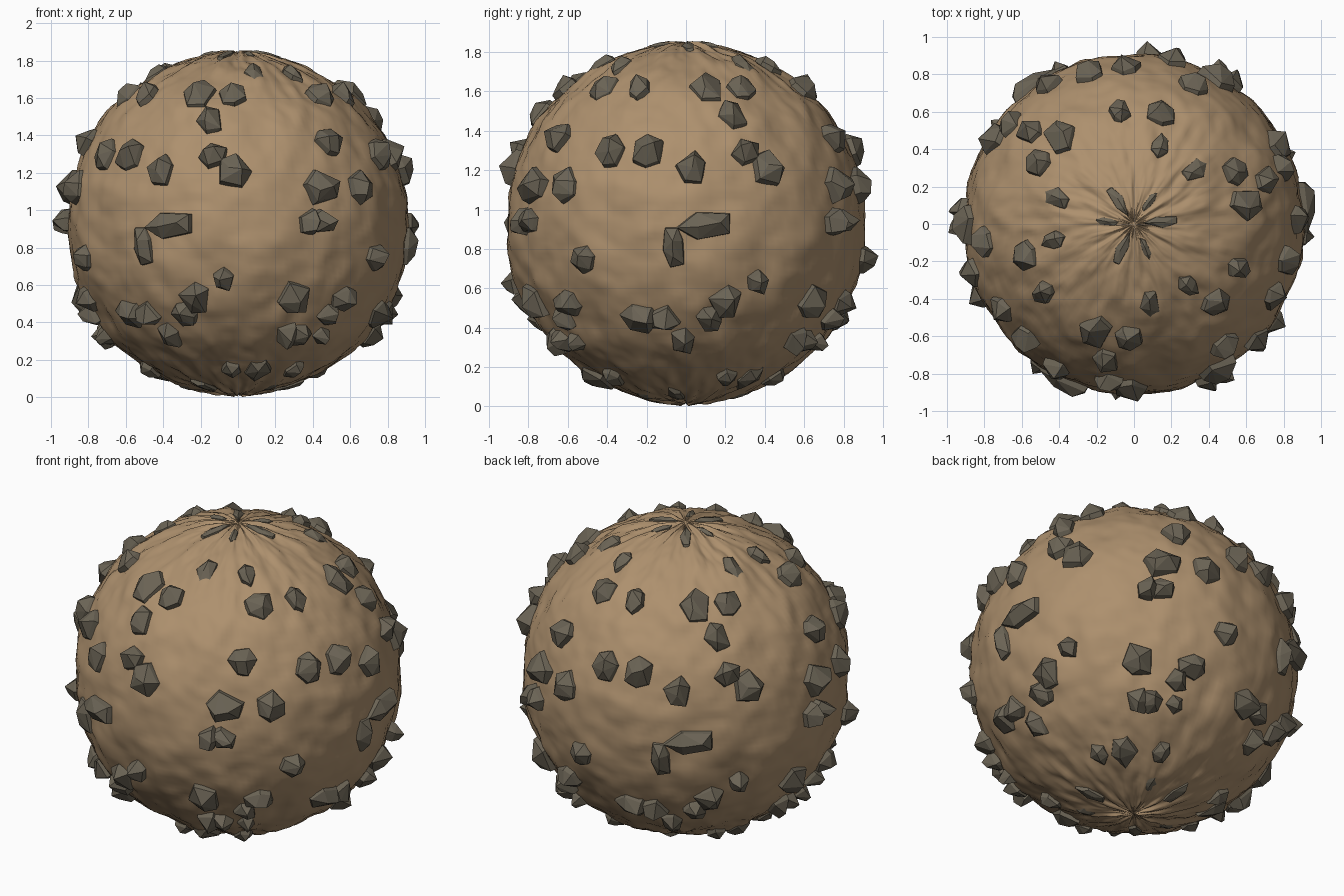
import bpy, bmesh, math, random
from mathutils import Vector, noise

if "Cube" in bpy.data.objects:
    bpy.data.objects.remove(bpy.data.objects["Cube"])

random.seed(4)
R, CZ = 0.912, 0.93
C = Vector((0, 0, CZ))


def material(name, rgb):
    m = bpy.data.materials.new(name)
    m.diffuse_color = (*rgb, 1)
    m.use_nodes = True
    m.node_tree.nodes["Principled BSDF"].inputs["Base Color"].default_value = m.diffuse_color
    return m


def make_object(name, bm, mat):
    me = bpy.data.meshes.new(name)
    bm.to_mesh(me)
    bm.free()
    me.materials.append(mat)
    ob = bpy.data.objects.new(name, me)
    bpy.context.collection.objects.link(ob)
    return ob


sand = material("tan earth", (0.42, 0.28, 0.155))
stone = material("grey brown stone", (0.145, 0.125, 0.09))


def bump(d):
    """Soft relief that repeats three times round the vertical axis."""
    az = 3 * math.atan2(d.y, d.x)
    lat = math.asin(max(-1, min(1, d.z)))
    p = Vector((1.3 * math.cos(az), 1.3 * math.sin(az), lat * 3.6))
    return (0.016 * noise.noise(p + Vector((3, 7, 1)))
            + 0.011 * noise.noise(p * 2.1 + Vector((9, 2, 5)))
            + 0.006 * noise.noise(p * 4.3))


# Lumpy ball of earth
bm = bmesh.new()
bmesh.ops.create_uvsphere(bm, u_segments=180, v_segments=110, radius=1)
for v in bm.verts:
    d = v.co.normalized()
    v.co = C + d * (R + bump(d))
for f in bm.faces:
    f.smooth = True
make_object("earth_ball", bm, sand)


def add_rock(bm, az, z, w, h, tilt, out):
    """Faceted pebble (hull of two rings and a ridge), repeated every 120 degrees."""
    n = random.choice((5, 6))
    start = random.random() * 6
    shape = []
    for i in range(n):
        g = start + (i + random.uniform(-.2, .2)) * math.tau / n
        s = random.uniform(.95, 1.12)
        shape.append((s * math.cos(g), s * math.sin(g), -1))
        s *= random.uniform(.74, .92)
        shape.append((s * math.cos(g), s * math.sin(g), random.uniform(.2, .45)))
    px, py = random.uniform(-.25, .25), random.uniform(-.25, .25)
    rx, ry = (.3, .05) if w > h else (.05, .3)
    shape += [(px + rx, py + ry, 1), (px - rx, py - ry, random.uniform(.75, .95))]

    t = math.radians(tilt)
    lat = math.asin((z - CZ) / R)
    for turn in (0, 120, 240):
        a = math.radians(az + turn)
        d = Vector((math.cos(a) * math.cos(lat), math.sin(a) * math.cos(lat), math.sin(lat)))
        east = Vector((-math.sin(a), math.cos(a), 0))
        north = d.cross(east)
        verts = []
        for u, v, k in shape:
            x, y = u * w / 2, v * h / 2
            x, y = x * math.cos(t) - y * math.sin(t), x * math.sin(t) + y * math.cos(t)
            q = (d * R + east * x + north * y).normalized()
            verts.append(bm.verts.new(C + q * (R + (-0.04 if k < 0 else out * k))))
        res = bmesh.ops.convex_hull(bm, input=verts)
        junk = {g for g in res["geom_interior"] + res["geom_unused"]
                if isinstance(g, bmesh.types.BMVert)}
        bmesh.ops.delete(bm, geom=list(junk), context='VERTS')


# Rocks of one third of the ball: azimuth and size, grouped by height
BANDS = {
    1.83: [(4, .24), (55, .15)],
    1.73: [(-48, .17), (41, .22)],
    1.61: [(-44, .19), (-23, .17), (10, .23), (27, .18)],
    1.47: [(18, .19)],
    1.36: [(-53, .17)],
    1.29: [(-27, .19), (-13, .18), (21, .16)],
    1.21: [(2, .19), (28, .20)],
    1.12: [(-60, .22), (-43, .19)],
    0.94: [(-65, .15), (-60, .15)],
    0.75: [(-35, .19)],
    0.63: [(25, .14)],
    0.53: [(14, .21), (52, .21), (-47, .17)],
    0.45: [(-17, .20), (-8, .17), (9, .16), (-52, .15)],
    0.34: [(-1, .18), (52, .17), (-62, .14), (-51, .12)],
    0.15: [(43, .22), (-51, .15), (26, .16)],
    0.06: [(-11, .22), (-51, .15)],
}

bm = bmesh.new()
for z, band in BANDS.items():
    # toward the poles rocks grow thin, upright and flush with the ground
    c = math.sqrt(1 - ((z - CZ) / R) ** 2)
    for az, size in band:
        wide = random.uniform(.85, 1.15) * min(1, .15 + 1.05 * c)
        add_rock(bm, az, z, size * wide, size * random.uniform(.9, 1.1),
                 random.uniform(-25, 25) * c, .012 + .07 * min(1, max(.1, 2 * c - .55)))
# Hook-shaped slab at the equator: a bar and a leg
add_rock(bm, 7, .92, .36, .15, 7, .07)
add_rock(bm, -4, .81, .13, .26, 5, .06)
bmesh.ops.recalc_face_normals(bm, faces=bm.faces[:])
make_object("rocks", bm, stone)
